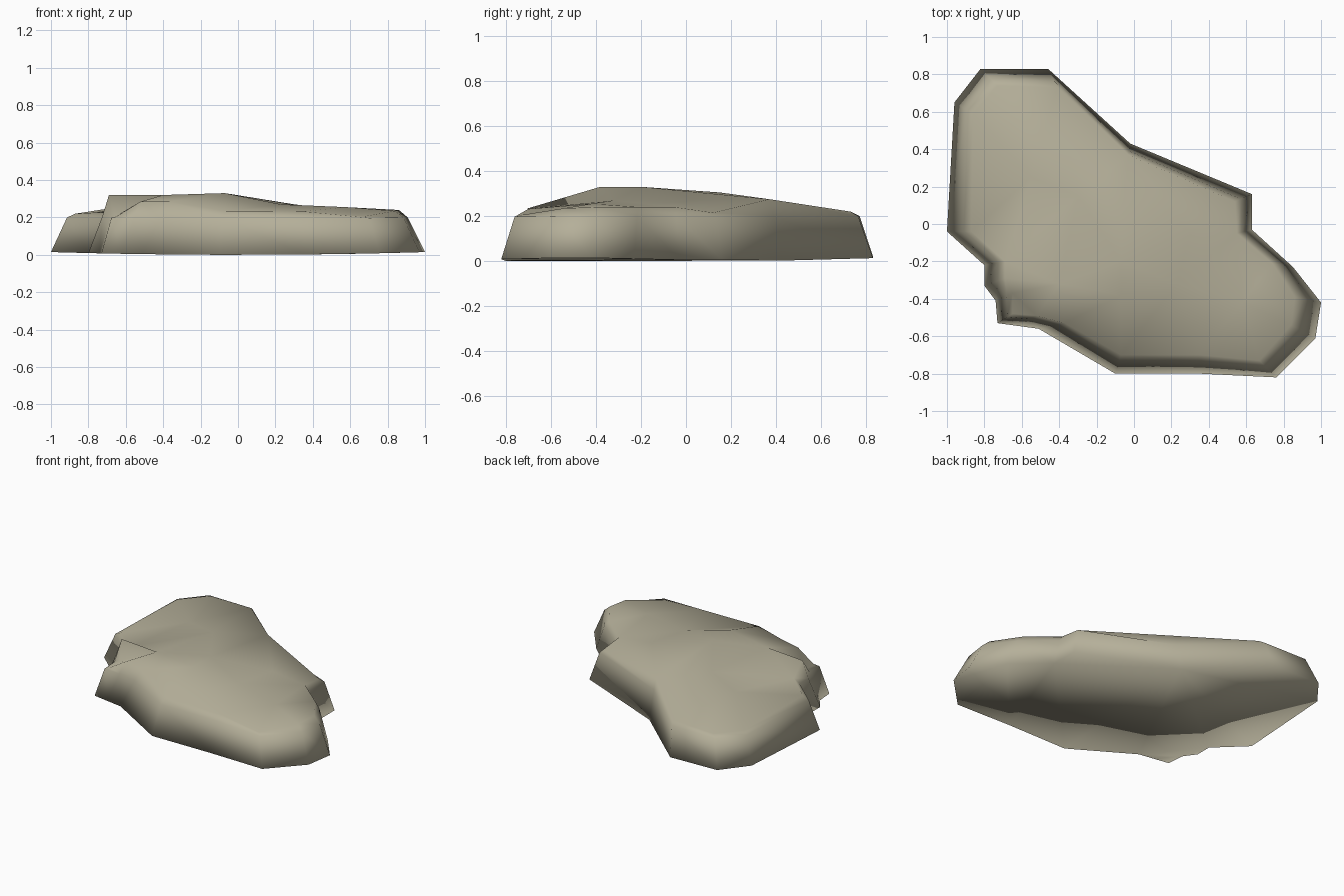
import bpy, bmesh
from mathutils import Vector
from mathutils.geometry import delaunay_2d_cdt

if "Cube" in bpy.data.objects:
    bpy.data.objects.remove(bpy.data.objects["Cube"])

# Outline: foot x, y, then the matching plateau rim x, y, z
outline = [
    (-0.82, 0.83, -0.73, 0.74, 0.215), (-0.46, 0.83, -0.41, 0.73, 0.22),
    (-0.02, 0.43, -0.03, 0.37, 0.275), (0.63, 0.16, 0.54, 0.12, 0.215),
    (0.63, -0.03, 0.55, -0.05, 0.24), (0.85, -0.23, 0.74, -0.21, 0.24),
    (1.0, -0.42, 0.86, -0.39, 0.24), (0.97, -0.61, 0.84, -0.54, 0.235),
    (0.76, -0.82, 0.67, -0.73, 0.205), (0.35, -0.80, 0.35, -0.70, 0.232),
    (-0.10, -0.80, -0.07, -0.70, 0.235), (-0.51, -0.56, -0.37, -0.53, 0.285),
    (-0.62, -0.545, -0.52, -0.49, 0.285), (-0.73, -0.53, -0.65, -0.48, 0.205),
    (-0.74, -0.41, -0.65, -0.37, 0.21), (-0.80, -0.33, -0.69, -0.29, 0.32),
    (-0.80, -0.22, -0.69, -0.20, 0.23), (-1.0, -0.04, -0.87, -0.04, 0.22),
    (-0.96, 0.65, -0.86, 0.59, 0.215),
]
# Gentle hump on the plateau
hump = [(-0.07, -0.2, 0.33), (-0.07, -0.38, 0.33), (-0.4, -0.32, 0.32),
        (-0.3, 0.15, 0.305), (0.23, -0.32, 0.27), (0.3, -0.05, 0.27),
        (-0.55, 0.25, 0.27), (0.58, -0.42, 0.255)]

bm = bmesh.new()
n = len(outline)
foot, shoulder = [], []
for bx, by, tx, ty, tz in outline:
    foot.append(bm.verts.new((bx, by, 0.015 * (bx * bx + max(by, 0) ** 2))))
    f = 0.66
    shoulder.append(bm.verts.new((bx + (tx - bx) * f, by + (ty - by) * f,
                                  min(0.2, tz - 0.008))))

# Plateau: triangulated between the rim and the hump points
pts = [r[2:] for r in outline] + hump
co, _, faces, orig, _, _ = delaunay_2d_cdt(
    [Vector(p[:2]) for p in pts], [], [list(range(n))], 1, 1e-5)
top = [None] * len(pts)
new = []
for c, o in zip(co, orig):
    v = bm.verts.new((c.x, c.y, pts[o[0]][2]))
    new.append(v)
    for i in o:
        top[i] = v
for f in faces:
    bm.faces.new([new[i] for i in f])

# Sloping wall, bevelled shoulder and underside
for a, b in ((foot, shoulder), (shoulder, top)):
    for i in range(n):
        j = (i + 1) % n
        bm.faces.new((a[i], a[j], b[j], b[i]))
base = bm.faces.new(foot)
bmesh.ops.triangulate(bm, faces=[base])
bmesh.ops.recalc_face_normals(bm, faces=bm.faces[:])
for f in bm.faces:
    f.smooth = True

mesh = bpy.data.meshes.new("rock_plateau")
bm.to_mesh(mesh)
bm.free()
rock = bpy.data.objects.new("rock_plateau", mesh)
bpy.context.collection.objects.link(rock)

# Sandy stone colour
mat = bpy.data.materials.new("sandstone")
mat.diffuse_color = (0.46, 0.43, 0.32, 1)
mat.use_nodes = True
mat.node_tree.nodes["Principled BSDF"].inputs["Base Color"].default_value = mat.diffuse_color
mesh.materials.append(mat)
